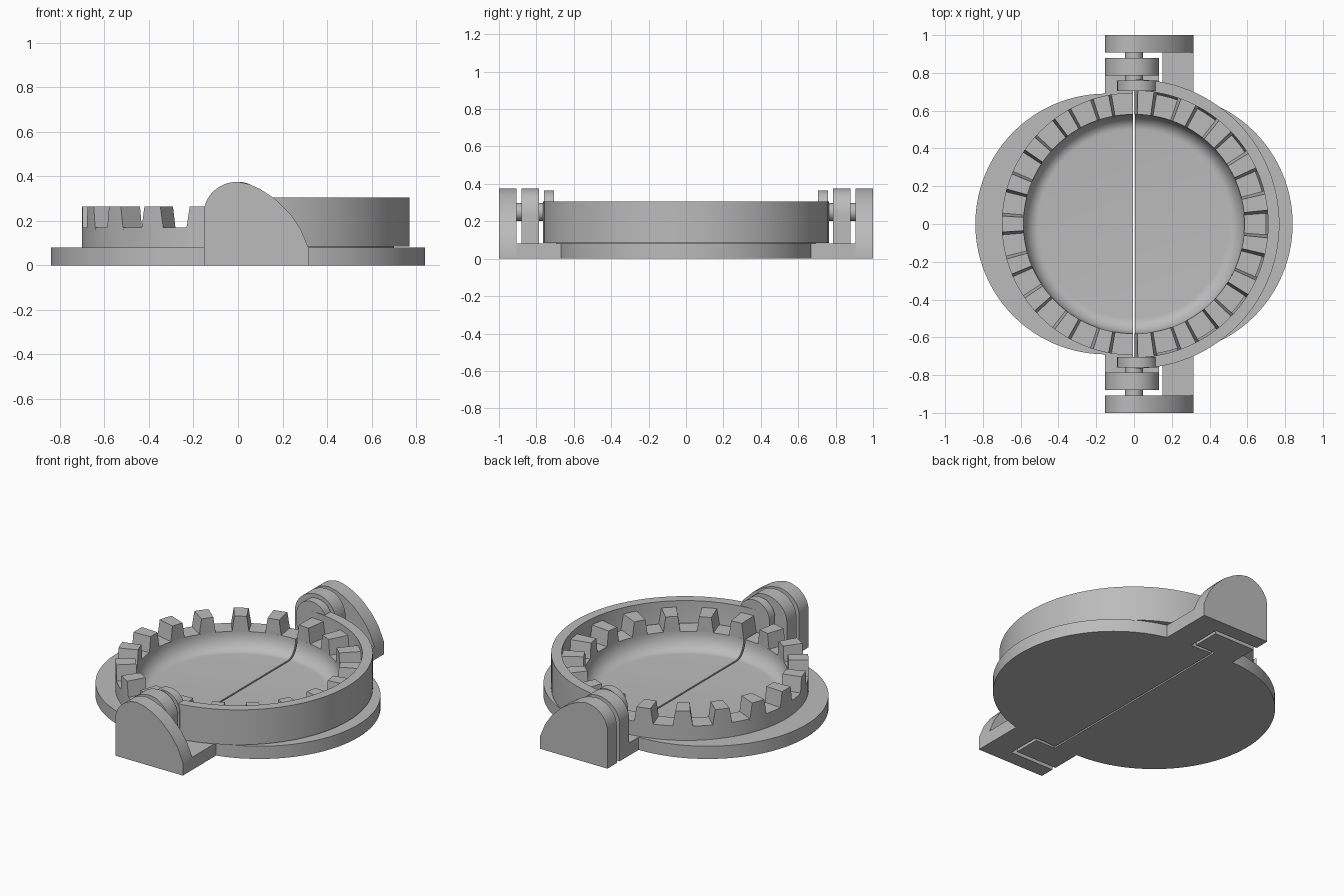
import bpy, bmesh
from math import sin, cos, pi, radians, sqrt

cube = bpy.data.objects.get("Cube")
if cube:
    bpy.data.objects.remove(cube, do_unlink=True)

grey = bpy.data.materials.new("plain_grey")
grey.use_nodes = True
COLOUR = (0.5, 0.5, 0.5, 1)
grey.diffuse_color = COLOUR
grey.node_tree.nodes["Principled BSDF"].inputs["Base Color"].default_value = COLOUR

GAP = 0.005        # half of the slit between the two halves
BASE = 0.08        # thickness of the base plates
PITCH = 360 / 19   # angle between teeth
R_BOWL, R_BODY, R_WALL = 0.58, 0.695, 0.765


def loft(name, rings):
    """Solid through a list of matching closed sections, capped at both ends."""
    bm = bmesh.new()
    rows = [[bm.verts.new(p) for p in ring] for ring in rings]
    n = len(rows[0])
    for a, b in zip(rows, rows[1:]):
        for i in range(n):
            j = (i + 1) % n
            bm.faces.new((a[i], a[j], b[j], b[i]))
    bm.faces.new(rows[0])
    bm.faces.new(rows[-1])
    bmesh.ops.remove_doubles(bm, verts=bm.verts, dist=1e-5)
    bmesh.ops.recalc_face_normals(bm, faces=bm.faces)
    mesh = bpy.data.meshes.new(name)
    bm.to_mesh(mesh)
    bm.free()
    mesh.materials.append(grey)
    ob = bpy.data.objects.new(name, mesh)
    bpy.context.collection.objects.link(ob)
    bpy.ops.object.select_all(action='DESELECT')
    ob.select_set(True)
    bpy.context.view_layer.objects.active = ob
    bpy.ops.object.shade_smooth_by_angle(angle=radians(30))
    return ob


def half_turn(name, side, section, steps=56):
    """Sweep section(angle) -> [(r, z)] over the half circle on one side of x."""
    rings = []
    for k in range(steps + 1):
        a = -pi / 2 + pi * k / steps
        rings.append([(side * (GAP + r * cos(a)), r * sin(a), z) for r, z in section(a)])
    return loft(name, rings)


def slab(name, outline, y0, y1):
    """Extrude an x-z outline along y."""
    return loft(name, [[(x, y, z) for x, z in outline] for y in (y0, y1)])


def box(name, x0, x1, y0, y1, z0, z1):
    return slab(name, [(x0, z0), (x1, z0), (x1, z1), (x0, z1)], y0, y1)


def arc(cx, cz, rx, rz, a0, a1, n=16):
    pts = [radians(a0 + (a1 - a0) * k / n) for k in range(n + 1)]
    return [(cx + rx * cos(a), cz + rz * sin(a)) for a in pts]


def body_section(a):
    bowl = arc(0.5, 0.17, 0.08, 0.105, 0, -90, 10)
    return [(0, 0), (R_BODY, 0), (R_BODY, 0.17)] + bowl + [(0, 0.065)]


def flange_section(a):
    # Outline of a circle moved outward, joined by straight edges
    c, s = cos(a), abs(sin(a))
    r, off = 0.69, 0.145
    if c * r < off * s:
        edge = r / s
    else:
        edge = off * c + sqrt(r * r - (off * s) ** 2)
    return [(0.6, 0), (edge, 0), (edge, BASE), (0.6, BASE)]


def wall_section(a):
    return [(0.705, 0.17), (0.69, 0.085), (R_WALL, 0.085), (R_WALL, 0.305), (0.705, 0.305)]


# Two folding halves and the raised wall around one of them
for side, label in ((-1, "right"), (1, "left")):
    half_turn(label + "_bowl_half", side, body_section)
    half_turn(label + "_flange", side, flange_section)
half_turn("outer_wall", 1, wall_section)

# Crimping teeth, tapered towards the top
for k in range(19):
    centre = 180 - PITCH * k
    side = 1 if cos(radians(centre)) > 0 else -1
    outer = 0.707 if side > 0 else R_BODY
    rings = []
    for t in (-1, -0.5, 0, 0.5, 1):
        ring = []
        for r, z, half in ((R_BOWL, 0.16, 4.9), (outer, 0.16, 4.9),
                           (outer, 0.265, 3.5), (R_BOWL, 0.265, 3.5)):
            a = radians(centre + t * half)
            ring.append((r * cos(a) + side * GAP, r * sin(a), z))
        rings.append(ring)
    loft("tooth", rings)

# Hinges at the front and back
cheek = [(0.316, 0), (0.316, BASE), (0.28, 0.165), (0.235, 0.231), (0.17, 0.296),
         (0.1, 0.342), (0.05, 0.364)] + arc(0, 0.235, 0.153, 0.14, 90, 180) + [(-0.153, 0)]
knuckle = ([(0.133, 0)] + arc(0, 0.235, 0.133, 0.14, 0, 90)
           + arc(0, 0.235, 0.153, 0.14, 90, 180)[1:] + [(-0.153, 0)])
lug = ([(0.125, 0.09)] + arc(0.018, 0.255, 0.107, 0.11, 0, 180) + [(-0.089, 0.2), (-0.04, 0.09)])
pin = arc(0, 0.25, 0.048, 0.048, 0, 345, 23)

for s, end in ((-1, "front"), (1, "back")):
    slab(end + "_hinge_cheek", cheek, s * 0.907, s * 1.0)
    slab(end + "_hinge_knuckle", knuckle, s * 0.785, s * 0.88)
    slab(end + "_hinge_lug", lug, s * 0.705, s * 0.76)
    slab(end + "_hinge_pin", pin, s * 0.73, s * 0.93)
    box(end + "_cheek_base", 0.152, 0.316, s * 0.6, s * 0.95, 0, BASE)
    box(end + "_knuckle_base", -0.153, 0.133, s * 0.71, s * 0.88, 0, BASE)
    box(end + "_knuckle_arm", -0.153, -GAP, s * 0.62, s * 0.75, 0, BASE)
